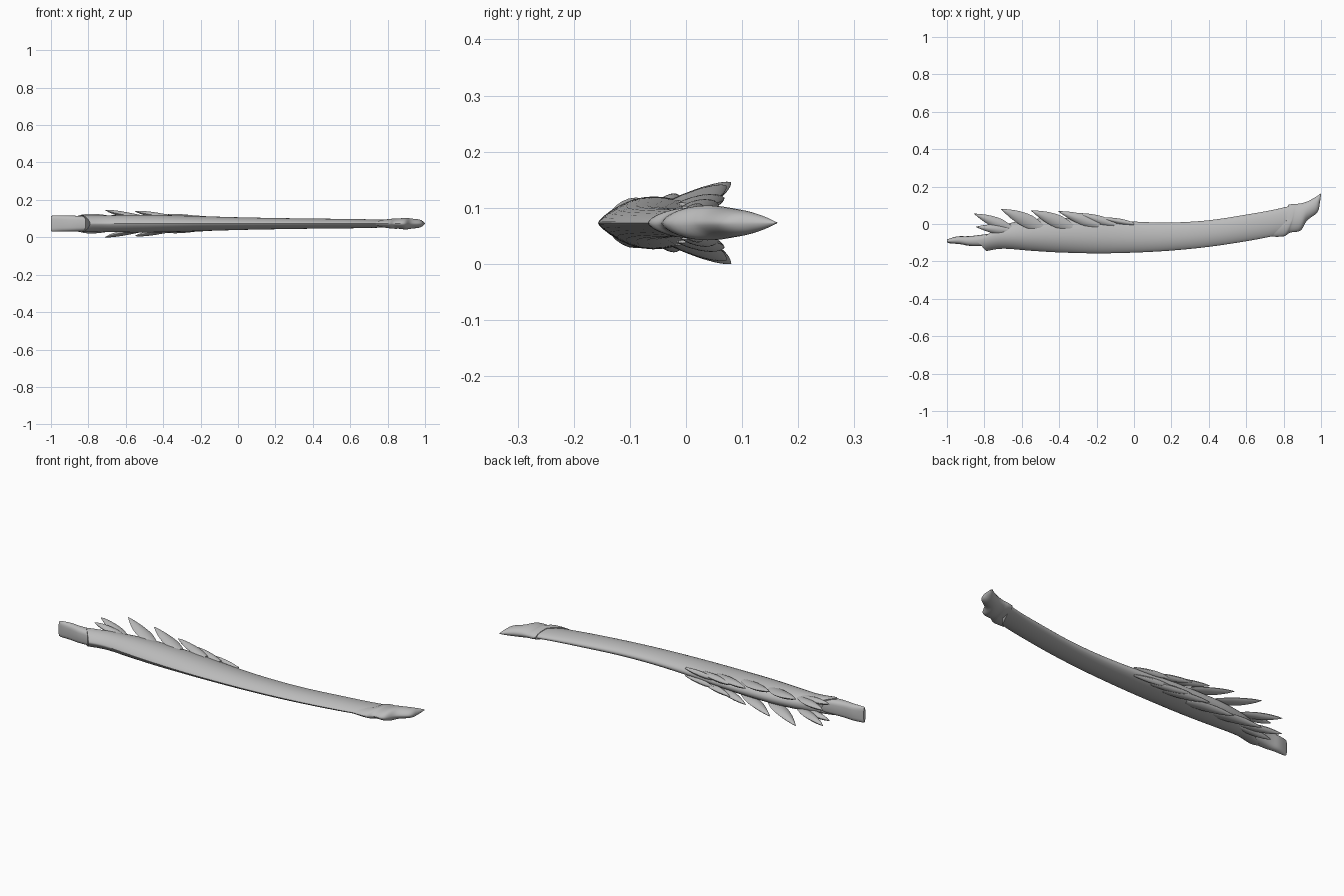
import bpy, bmesh, math
from mathutils import Vector

if "Cube" in bpy.data.objects:
    bpy.data.objects.remove(bpy.data.objects["Cube"], do_unlink=True)

grey = bpy.data.materials.new("plain_grey")
grey.use_nodes = True
colour = (0.5, 0.5, 0.5, 1)
grey.diffuse_color = colour
grey.node_tree.nodes["Principled BSDF"].inputs["Base Color"].default_value = colour

MID_Z = 0.073
SIDES = 28


def smooth_rows(rows, steps):
    """Catmull-Rom interpolation between cross-section rows."""
    out = []
    for i in range(len(rows) - 1):
        quad = [rows[max(i - 1, 0)], rows[i], rows[i + 1], rows[min(i + 2, len(rows) - 1)]]
        for s in range(steps):
            t = s / steps
            out.append([0.5 * (2 * b + (c - a) * t + (2 * a - 5 * b + 4 * c - d) * t * t
                               + (3 * b - a - 3 * c + d) * t ** 3)
                        for a, b, c, d in zip(*quad)])
    out.append(rows[-1])
    return out


def loft(name, rows, front=0.5, back=0.5, steps=6, start_shift=None, side=0):
    """Rows: front edge x, y, back edge x, y, half thickness, z offset."""
    bm = bmesh.new()
    rings = []
    for i, (x0, y0, x1, y1, thick, lift) in enumerate(smooth_rows(rows, steps)):
        ring = []
        for k in range(SIDES):
            angle = math.tau * k / SIDES
            c = -math.cos(angle)
            z = max(1 - c * c, 0) ** (front if c < 0 else back) * thick
            z = z if math.sin(angle) >= 0 else -z
            f = (c + 1) / 2
            x = x0 + (x1 - x0) * f
            if start_shift:
                x += start_shift * (1 - abs(c)) * max(0, 1 - i / (2 * steps))
            ring.append(bm.verts.new((x, y0 + (y1 - y0) * f, MID_Z + z + lift)))
        rings.append(ring)
    for a, b in zip(rings, rings[1:]):
        for k in range(SIDES):
            n = (k + 1) % SIDES
            bm.faces.new((a[k], a[n], b[n], b[k]))
    bm.faces.new(rings[0])
    bm.faces.new(rings[-1])
    bmesh.ops.recalc_face_normals(bm, faces=bm.faces)
    mesh = bpy.data.meshes.new(name)
    bm.to_mesh(mesh)
    bm.free()
    mesh.materials.append(grey)
    obj = bpy.data.objects.new(name, mesh)
    bpy.context.collection.objects.link(obj)
    bpy.ops.object.select_all(action="DESELECT")
    obj.select_set(True)
    bpy.context.view_layer.objects.active = obj
    bpy.ops.object.shade_smooth_by_angle(angle=math.radians(40))
    return obj


# Long curved body with a keeled front edge and a pointed, notched end
loft("curved_body", [
    (-0.79, -0.145, -0.75, -0.035, 0.045, 0),
    (-0.70, -0.132, -0.68, 0.0, 0.044, 0),
    (-0.55, -0.143, -0.55, 0.025, 0.047, 0),
    (-0.40, -0.152, -0.40, 0.032, 0.046, 0),
    (-0.20, -0.157, -0.20, 0.03, 0.040, 0),
    (0.0, -0.153, 0.0, 0.013, 0.034, 0),
    (0.20, -0.142, 0.20, 0.008, 0.030, 0),
    (0.40, -0.122, 0.40, 0.02, 0.027, 0),
    (0.60, -0.092, 0.60, 0.05, 0.025, 0),
    (0.75, -0.063, 0.74, 0.075, 0.022, 0),
    (0.87, -0.03, 0.85, 0.10, 0.020, 0),
], front=0.75, back=0.5, start_shift=-0.07)

# Flat rounded grip block
loft("grip", [
    (-1.0, -0.098, -1.0, -0.084, 0.040, 0),
    (-0.985, -0.103, -0.985, -0.077, 0.043, 0),
    (-0.93, -0.108, -0.94, -0.066, 0.043, 0),
    (-0.86, -0.118, -0.87, -0.064, 0.042, 0),
    (-0.72, -0.115, -0.72, -0.045, 0.038, 0),
], front=0.25, back=0.25)

# Scalloped cap that sweeps up into a point
loft("end_cap", [
    (0.735, -0.068, 0.825, 0.103, 0.024, 0),
    (0.80, -0.066, 0.85, 0.107, 0.028, 0),
    (0.835, -0.046, 0.875, 0.108, 0.027, 0),
    (0.89, -0.035, 0.90, 0.112, 0.031, 0),
    (0.925, 0.018, 0.93, 0.122, 0.027, 0),
    (0.98, 0.062, 0.955, 0.135, 0.022, 0),
    (0.993, 0.11, 0.98, 0.15, 0.013, 0),
    (1.0, 0.16, 0.998, 0.163, 0.001, 0),
], front=0.6, back=0.5, start_shift=0.035)


# Leaf spikes along the back edge, mirrored on both broad sides
def leaf(name, tip, run, width, base_lift, tip_lift, side):
    tip, run = Vector(tip), Vector(run)
    across = Vector((run.y, -run.x)).normalized() * width
    if across.y > 0:
        across = -across
    rows = []
    for t, w, thick in [(0, 0.5, 0.004), (0.3, 1, 0.012), (0.6, 0.85, 0.014),
                        (0.85, 0.4, 0.009), (1, 0.02, 0.001)]:
        p = tip + run * (1 - t)
        a, b = p + across * w, p - across * w
        lift = base_lift + (tip_lift - base_lift) * t ** 1.6
        rows.append((a.x, a.y, b.x, b.y, thick, side * lift))
    loft(name, rows, front=0.8, back=0.8, steps=4)


leaves = [
    ((-0.855, 0.055), (0.20, -0.08), 0.028, 0.030, 0.042),
    ((-0.845, -0.015), (0.18, -0.02), 0.024, 0.034, 0.044),
    ((-0.71, 0.08), (0.22, -0.10), 0.036, 0.036, 0.072),
    ((-0.55, 0.072), (0.22, -0.09), 0.034, 0.036, 0.066),
    ((-0.405, 0.068), (0.22, -0.075), 0.028, 0.032, 0.044),
    ((-0.305, 0.058), (0.20, -0.06), 0.022, 0.026, 0.032),
    ((-0.20, 0.036), (0.20, -0.035), 0.014, 0.020, 0.022),
]
for side, label in ((1, "upper"), (-1, "lower")):
    for i, spec in enumerate(leaves):
        leaf(f"{label}_leaf_spike_{i + 1}", *spec, side)
